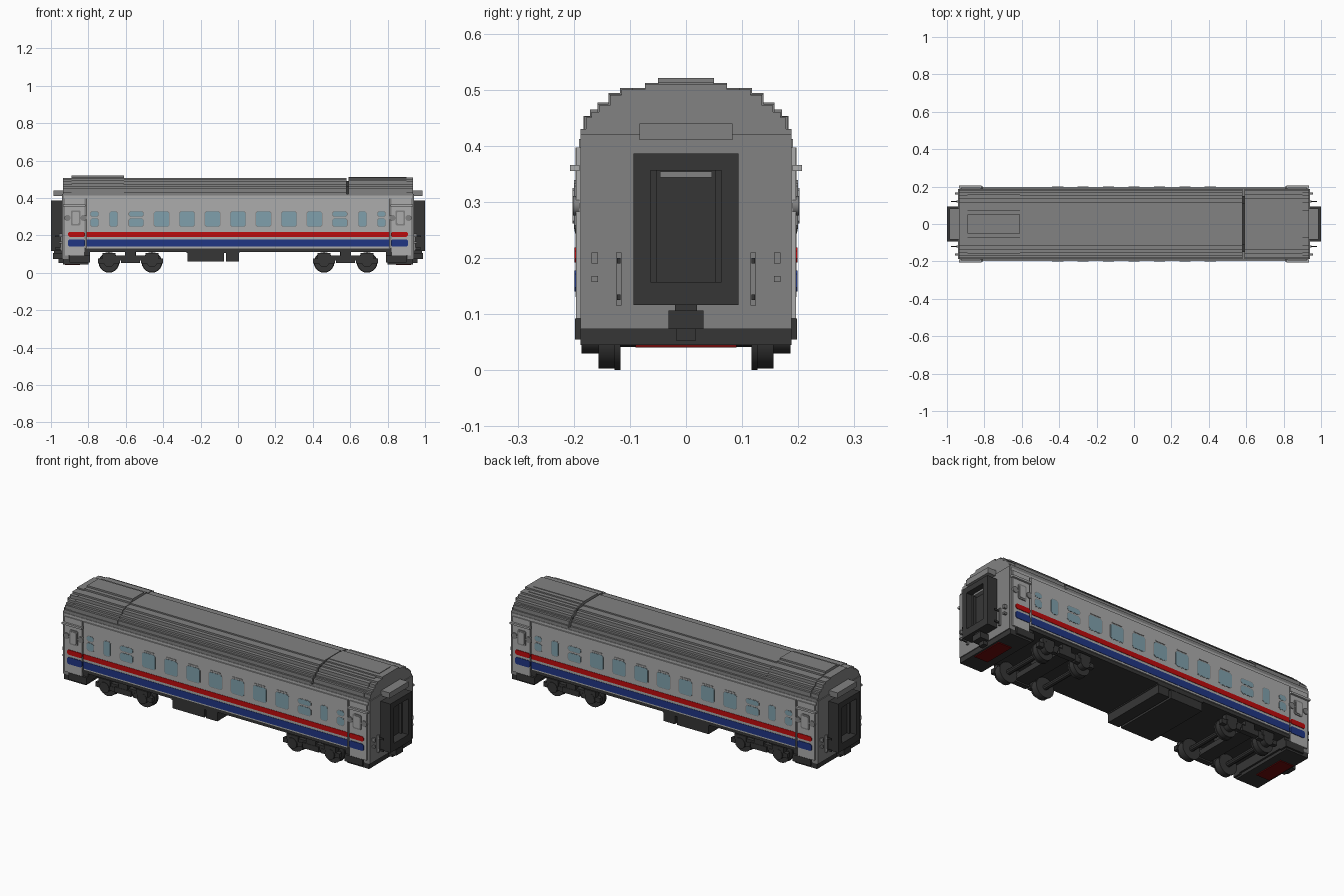
import bpy, bmesh, math
from mathutils import Matrix

cube = bpy.data.objects.get("Cube")
if cube:
    bpy.data.objects.remove(cube)


def material(name, r, g, b):
    lin = [((c / 255 + 0.055) / 1.055) ** 2.4 if c > 10 else c / 255 / 12.92 for c in (r, g, b)]
    m = bpy.data.materials.new(name)
    m.use_nodes = True
    m.diffuse_color = (*lin, 1)
    m.node_tree.nodes["Principled BSDF"].inputs["Base Color"].default_value = (*lin, 1)
    return m


ROOF = material("roof grey", 130, 130, 130)
SIDE = material("light grey", 172, 172, 172)
DARK = material("dark grey", 54, 54, 54)
RED = material("red", 190, 10, 12)
BLUE = material("blue", 32, 54, 132)
GLASS = material("window glass", 128, 160, 172)
MAROON = material("dark red", 110, 10, 10)


def finish(name, bm, mat):
    bmesh.ops.recalc_face_normals(bm, faces=bm.faces)
    me = bpy.data.meshes.new(name)
    bm.to_mesh(me)
    bm.free()
    me.materials.append(mat)
    ob = bpy.data.objects.new(name, me)
    bpy.context.scene.collection.objects.link(ob)
    return ob


def boxes(name, mat, ranges, mx=False, my=False):
    """One object from (x0, x1, y0, y1, z0, z1) boxes, mirrored in x and/or y."""
    bm = bmesh.new()
    for x0, x1, y0, y1, z0, z1 in ranges:
        for sx in ((1, -1) if mx else (1,)):
            for sy in ((1, -1) if my else (1,)):
                loc = Matrix.Translation((sx * (x0 + x1) / 2, sy * (y0 + y1) / 2, (z0 + z1) / 2))
                scl = Matrix.Diagonal((x1 - x0, y1 - y0, z1 - z0, 1))
                bmesh.ops.create_cube(bm, size=1, matrix=loc @ scl)
    return finish(name, bm, mat)


def extrude(name, mat, half, x0, x1):
    """Sweep a symmetric (y, z) half profile along x."""
    outline = half + [(-y, z) for y, z in reversed(half)]
    bm = bmesh.new()
    face = bm.faces.new([bm.verts.new((x0, y, z)) for y, z in outline])
    new = bmesh.ops.extrude_face_region(bm, geom=[face])["geom"]
    bmesh.ops.translate(bm, vec=(x1 - x0, 0, 0), verts=[v for v in new if isinstance(v, bmesh.types.BMVert)])
    return finish(name, bm, mat)


def stepped(bottom, steps):
    """Half profile climbing in square steps: (half width, top of step)."""
    pts, z = [], bottom
    for w, top in steps:
        pts += [(w, z), (w, top)]
        z = top
    return pts


def discs(name, mat, items, segs=20):
    """Cylinders along y: (x, z, radius, y0, y1), mirrored across the car."""
    bm = bmesh.new()
    for x, z, r, y0, y1 in items:
        for s in (1, -1):
            m = Matrix.Translation((x, s * (y0 + y1) / 2, z)) @ Matrix.Rotation(math.pi / 2, 4, "X")
            bmesh.ops.create_cone(bm, cap_ends=True, segments=segs, radius1=r, radius2=r,
                                  depth=y1 - y0, matrix=m)
    ob = finish(name, bm, mat)
    ob.data.shade_smooth()
    ob.data.set_sharp_from_angle(angle=math.radians(35))
    return ob


def panes(name, mat, items, y0, y1, cut):
    """Plates on both sides with chamfered corners: (x, z, width, height)."""
    bm = bmesh.new()
    for x, z, w, h in items:
        a, b, c = w / 2, h / 2, cut
        ring = [(-a + c, -b), (a - c, -b), (a, -b + c), (a, b - c),
                (a - c, b), (-a + c, b), (-a, b - c), (-a, -b + c)]
        for s in (1, -1):
            inner = [bm.verts.new((x + px, s * y0, z + pz)) for px, pz in ring]
            outer = [bm.verts.new((x + px, s * y1, z + pz)) for px, pz in ring]
            bm.faces.new(inner)
            bm.faces.new(outer)
            for i in range(8):
                j = (i + 1) % 8
                bm.faces.new((inner[i], inner[j], outer[j], outer[i]))
    return finish(name, bm, mat)


# Body shell with stepped roof
ROOF_STEPS = [(0.188, 0.43), (0.178, 0.45), (0.168, 0.46), (0.155, 0.472), (0.135, 0.49), (0.115, 0.50)]
shell = stepped(0.13, ROOF_STEPS)
extrude("body_shell", ROOF, shell + [(0.073, 0.50), (0.073, 0.507)], -0.935, 0.58)
extrude("roof_joint", DARK, stepped(0.13, [(0.183, 0.42), (0.15, 0.46), (0.11, 0.49)]), 0.575, 0.595)
extrude("body_shell_end", ROOF, shell + [(0.073, 0.50), (0.073, 0.51)], 0.59, 0.935)
boxes("lower_shell_at_joint", ROOF, [(0.57, 0.60, -0.188, 0.188, 0.13, 0.42)])
extrude("raised_roof_section", ROOF,
        stepped(0.42, [(0.183, 0.453), (0.171, 0.465), (0.158, 0.477), (0.138, 0.494),
                       (0.118, 0.503), (0.073, 0.512), (0.05, 0.521)]), -0.89, -0.61)
extrude("raised_end_roof", ROOF,
        stepped(0.42, [(0.181, 0.452), (0.158, 0.474), (0.138, 0.492), (0.095, 0.503), (0.05, 0.513)]),
        0.59, 0.90)

# End walls with shelf, hand rails and brackets
boxes("end_walls", ROOF, [(0.905, 0.94, -0.188, 0.188, 0.073, 0.42)], mx=True)
boxes("end_shelves", ROOF, [(0.93, 0.987, -0.083, 0.083, 0.41, 0.44)], mx=True)
boxes("end_hand_rails", ROOF, [(0.935, 0.95, 0.115, 0.125, 0.115, 0.21),
                               (0.935, 0.957, 0.157, 0.168, 0.19, 0.21),
                               (0.935, 0.957, 0.157, 0.168, 0.157, 0.168)], mx=True, my=True)
boxes("end_rail_hooks", DARK, [(0.935, 0.978, 0.117, 0.123, 0.19, 0.20),
                               (0.935, 0.978, 0.117, 0.123, 0.125, 0.135)], mx=True, my=True)

# Light side panels, door bays and trim
boxes("side_panels", SIDE, [(-0.81, 0.81, 0.186, 0.197, 0.13, 0.397)], my=True)
boxes("door_bay_panels", SIDE, [(0.82, 0.925, 0.186, 0.196, 0.092, 0.397)], mx=True, my=True)
boxes("upper_side_trim", SIDE, [(-0.93, 0.93, 0.186, 0.1905, 0.397, 0.412)], my=True)
boxes("door_rain_strips", SIDE, [(0.815, 0.935, 0.19, 0.207, 0.355, 0.366)], mx=True, my=True)
door_x = (-0.868, 0.868)
panes("door_window_frames", ROOF, [(x, 0.293, 0.052, 0.082) for x in door_x], 0.19, 0.2, 0.006)
panes("door_window_panels", SIDE, [(x, 0.293, 0.036, 0.064) for x in door_x], 0.195, 0.202, 0.005)
discs("door_grab_handles", ROOF, [(s * x, 0.293, 0.017, 0.19, 0.201)
                                  for s in (1, -1) for x in (0.825, 0.912)], 12)

# Coloured stripes, split at the doors
for name, mat, z0, z1 in (("red_stripe", RED, 0.192, 0.219), ("blue_stripe", BLUE, 0.14, 0.178)):
    boxes(name, mat, [(-0.81, 0.81, 0.194, 0.199, z0, z1)], my=True)
    panes(name + "_door", mat, [(s * 0.863, (z0 + z1) / 2, 0.09, z1 - z0) for s in (1, -1)],
          0.19, 0.199, 0.007)

# Windows: seven wide, then split, narrow and small split pairs
wide = [(i * 0.136, 0.287, 0.08, 0.08) for i in range(-3, 4)]
narrow, split = [], []
for s in (1, -1):
    narrow.append((s * 0.665, 0.287, 0.042, 0.08))
    for x, w in ((0.545, 0.078), (0.767, 0.042)):
        split += [(s * x, 0.314, w, 0.026), (s * x, 0.268, w, 0.042)]
openings = wide + narrow + split
panes("window_frames", ROOF, [(x, z, w + 0.006, h + 0.006) for x, z, w, h in openings], 0.19, 0.1976, 0.010)
panes("window_glass", GLASS, openings, 0.19, 0.1986, 0.009)
boxes("window_drip_tabs", SIDE, [(x - 0.03, x + 0.03, 0.19, 0.2, 0.334, 0.339) for x, z, w, h in wide], my=True)

# Gangway bellows: an open frame with a door behind
boxes("gangway_frames", DARK, [(0.935, 1.0, 0.063, 0.094, 0.116, 0.386)], mx=True, my=True)
boxes("gangway_sills", DARK, [(0.935, 1.0, -0.063, 0.063, 0.116, 0.157),
                              (0.935, 1.0, -0.063, 0.063, 0.356, 0.386)], mx=True)
boxes("gangway_doors", DARK, [(0.93, 0.948, -0.063, 0.063, 0.157, 0.356)], mx=True)
boxes("gangway_door_frames", DARK, [(0.945, 0.965, 0.053, 0.063, 0.157, 0.356)], mx=True, my=True)
boxes("gangway_lintels", ROOF, [(0.945, 0.97, -0.046, 0.046, 0.343, 0.354)], mx=True)

# Couplers
boxes("couplers", DARK, [(0.90, 0.99, -0.031, 0.031, 0.073, 0.106),
                         (0.935, 0.985, -0.02, 0.02, 0.10, 0.118),
                         (0.90, 0.96, -0.018, 0.018, 0.053, 0.075)], mx=True)

# Underframe, end steps and equipment boxes
boxes("floor_plate", DARK, [(-0.92, 0.92, -0.19, 0.19, 0.112, 0.133)])
boxes("end_underframes", DARK, [(0.79, 0.915, -0.186, 0.186, 0.062, 0.115),
                                (0.80, 0.935, -0.188, 0.188, 0.045, 0.073)], mx=True)
boxes("door_steps", DARK, [(0.79, 0.90, 0.15, 0.198, 0.055, 0.092)], mx=True, my=True)
boxes("end_bottom_plates", MAROON, [(0.845, 0.925, -0.09, 0.09, 0.040, 0.046)], mx=True)
boxes("equipment_boxes", DARK, [(-0.27, -0.075, -0.188, 0.188, 0.06, 0.115),
                                (-0.063, 0.005, -0.188, 0.188, 0.06, 0.115)])
boxes("equipment_lids", DARK, [(-0.275, 0.008, -0.19, 0.19, 0.106, 0.115)])

# Bogies: wheels, flanges, axles, side frames and springs
for label, cx in (("left", 0.575), ("right", -0.575)):
    axles = [cx - 0.115, cx + 0.115]
    discs(label + "_wheels", DARK, [(x, 0.055, 0.052, 0.125, 0.156) for x in axles])
    discs(label + "_flanges", DARK, [(x, 0.055, 0.055, 0.117, 0.127) for x in axles])
    discs(label + "_axles", DARK, [(x, 0.055, 0.014, 0.0, 0.165) for x in axles], 10)
    discs(label + "_axle_boxes", DARK, [(x, 0.06, 0.03, 0.155, 0.186) for x in axles], 12)
    frame = [(cx - 0.15, cx + 0.15, 0.157, 0.178, 0.066, 0.092),
             (cx - 0.05, cx + 0.05, 0.157, 0.186, 0.052, 0.082),
             (cx - 0.028, cx + 0.028, 0.15, 0.184, 0.08, 0.118)]
    for x in axles:
        frame += [(x - 0.058, x + 0.058, 0.157, 0.18, 0.05, 0.075),
                  (x - 0.035, x + 0.035, 0.157, 0.184, 0.075, 0.105)]
    boxes(label + "_bogie_side_frames", DARK, frame, my=True)
    boxes(label + "_bogie_bolster", DARK, [(cx - 0.04, cx + 0.04, -0.157, 0.157, 0.06, 0.09),
                                           (cx - 0.03, cx + 0.03, -0.05, 0.05, 0.085, 0.115)])
